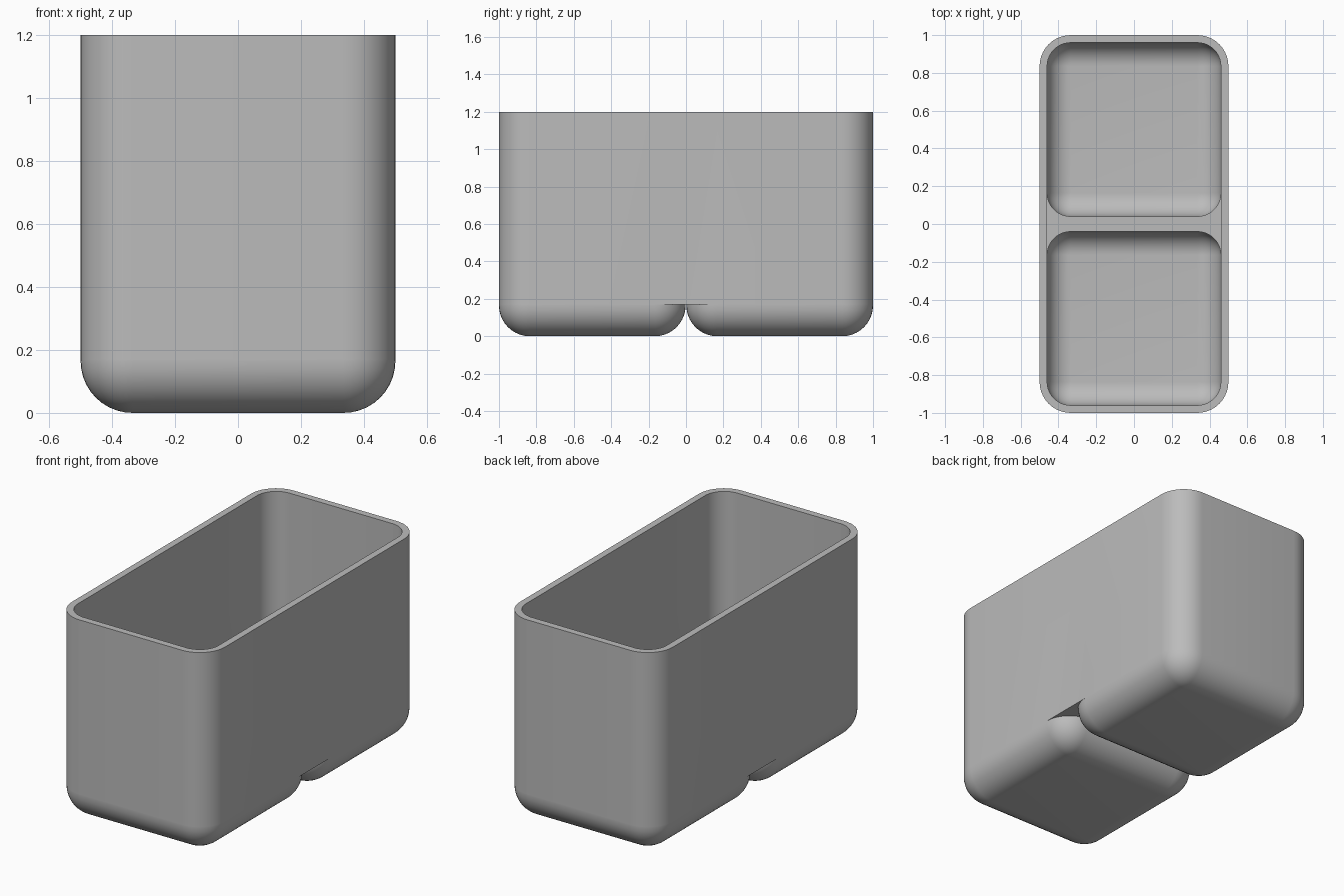
import bpy, bmesh, math

cube = bpy.data.objects.get("Cube")
if cube:
    bpy.data.objects.remove(cube)

GREY = (0.5, 0.5, 0.5, 1)
STEPS = 10            # segments per rounded corner
N = STEPS + 1
HEIGHT, ROOF, FLOOR, WALL = 1.2, 0.17, 0.21, 0.04

bm = bmesh.new()


def ring(cy, hx, hy, r, z):
    """Rounded rectangle of vertices, counter-clockwise from the +x +y corner."""
    verts = []
    for k, (sx, sy) in enumerate([(1, 1), (-1, 1), (-1, -1), (1, -1)]):
        for i in range(N):
            a = (k + i / STEPS) * math.pi / 2
            verts.append(bm.verts.new((sx * (hx - r) + r * math.cos(a),
                                       cy + sy * (hy - r) + r * math.sin(a), z)))
    return verts


def bridge(lower, upper):
    for i in range(len(lower)):
        j = (i + 1) % len(lower)
        bm.faces.new((lower[i], lower[j], upper[j], upper[i]))


def tub(cy, hx, hy, r, base, top):
    """Shell with a rounded bottom; returns its open top ring."""
    rings = []
    for i in range(STEPS + 1):
        a = i / STEPS * math.pi / 2
        inset = r * (1 - math.sin(a))
        rings.append(ring(cy, hx - inset, hy - inset, r - inset,
                          base + r * (1 - math.cos(a))))
    rings.append(ring(cy, hx, hy, r, top))
    bm.faces.new(rings[0])
    for a, b in zip(rings, rings[1:]):
        bridge(a, b)
    return rings[-1]


def around(front, back):
    """Outline that encloses both tubs."""
    return ([back[-1]] + back[:2 * N + 1] + [front[2 * N - 1]]
            + front[2 * N:] + [front[0]])


def raised(loop, z):
    return [bm.verts.new((v.co.x, v.co.y, z)) for v in loop]


def pair(centre, hx, hy, r, base, top):
    """Two tubs joined by a flat strip, with walls up to the rim."""
    front = tub(-centre, hx, hy, r, base, top)
    back = tub(centre, hx, hy, r, base, top)
    bm.faces.new(back[2 * N:] + front[:2 * N])
    loop = around(front, back)
    rim = raised(loop, HEIGHT)
    bridge(loop, rim)
    return rim


# Outer skin with two feet, inner skin with two pockets, and the rim between
outer = pair(0.501, 0.5, 0.499, 0.165, 0, ROOF)
inner = pair(0.5, 0.5 - WALL, 0.5 - WALL, 0.125, WALL, FLOOR)
bridge(outer, inner)

bmesh.ops.remove_doubles(bm, verts=bm.verts, dist=0.0001)
bmesh.ops.recalc_face_normals(bm, faces=bm.faces)

mesh = bpy.data.meshes.new("bin")
bm.to_mesh(mesh)
bm.free()
bin_obj = bpy.data.objects.new("two_pocket_bin", mesh)
bpy.context.collection.objects.link(bin_obj)

mat = bpy.data.materials.new("plain grey")
mat.use_nodes = True
mat.diffuse_color = GREY
mat.node_tree.nodes["Principled BSDF"].inputs["Base Color"].default_value = GREY
mesh.materials.append(mat)

bpy.context.view_layer.objects.active = bin_obj
bin_obj.select_set(True)
bpy.ops.object.shade_smooth_by_angle(angle=math.radians(35))
